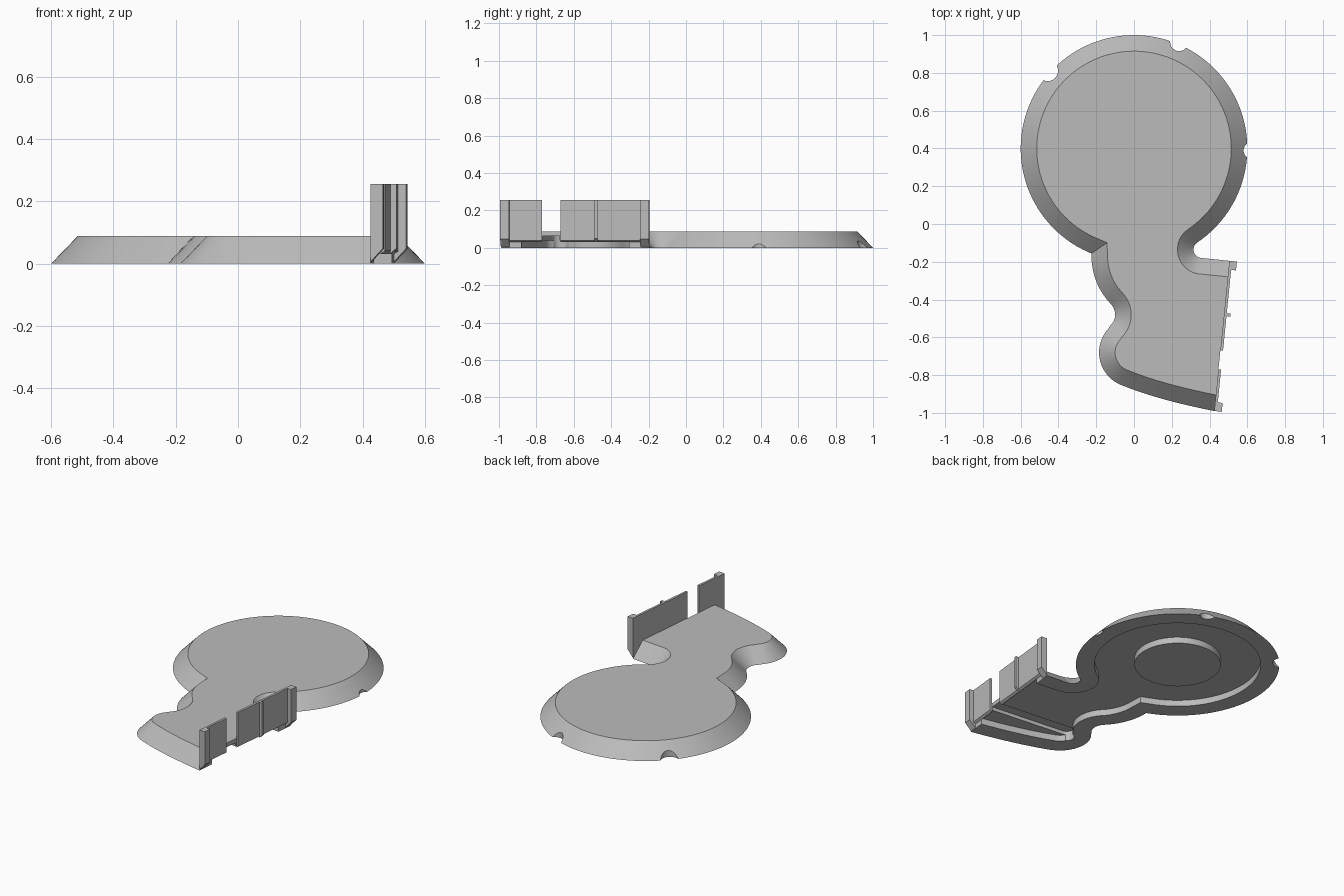
import bpy, bmesh, math
from mathutils import Vector

if "Cube" in bpy.data.objects:
    bpy.data.objects.remove(bpy.data.objects["Cube"])

grey = bpy.data.materials.new("plain grey")
grey.diffuse_color = (0.5, 0.5, 0.5, 1)
grey.use_nodes = True
grey.node_tree.nodes["Principled BSDF"].inputs["Base Color"].default_value = grey.diffuse_color

def finish(name, bm, smooth=True):
    bmesh.ops.recalc_face_normals(bm, faces=bm.faces)
    me = bpy.data.meshes.new(name)
    bm.to_mesh(me)
    bm.free()
    ob = bpy.data.objects.new(name, me)
    bpy.context.collection.objects.link(ob)
    me.materials.append(grey)
    if smooth:
        shade(ob)
    return ob

def shade(ob):
    bpy.ops.object.select_all(action='DESELECT')
    ob.select_set(True)
    bpy.context.view_layer.objects.active = ob
    bpy.ops.object.shade_smooth_by_angle(angle=math.radians(30))

def arc(cx, cy, r, a0, a1, n):
    angles = [math.radians(a0 + (a1 - a0) * i / n) for i in range(n + 1)]
    return [Vector((cx + r * math.cos(a), cy + r * math.sin(a))) for a in angles]

def prism(name, pts, z0, z1, smooth=True):
    bm = bmesh.new()
    lo = [bm.verts.new((p[0], p[1], z0)) for p in pts]
    hi = [bm.verts.new((p[0], p[1], z1)) for p in pts]
    bm.faces.new(lo)
    bm.faces.new(hi)
    for i in range(len(pts)):
        j = (i + 1) % len(pts)
        bm.faces.new((lo[i], lo[j], hi[j], hi[i]))
    return finish(name, bm, smooth)

# Outline of the base: disc, neck, dent, lobe, front edge, straight side, notch
A, B = Vector((0.425, -0.99)), Vector((0.505, -0.195))
p0, p1 = Vector((-0.07, -0.851)), Vector((0.12, -0.93))
raw = arc(0, 0.4, 0.6, -56.06, 247.9, 110)
raw += arc(0.14, -0.17, 0.365, 177.6, 224.1, 14)
raw += arc(-0.18, -0.48, 0.08, 44.1, -48, 10)
raw += arc(0, -0.68, 0.185, 132, 247.7, 20)
raw += [p0 * (1 - t) ** 2 + p1 * 2 * t * (1 - t) + A * t * t for t in [i / 10 for i in range(11)]]
raw += [B] + arc(0.36, -0.135, 0.045, 264.3, 123.94, 10)
outline = []
for p in raw:
    if not outline or (p - outline[-1]).length > 0.006:
        outline.append(p)
if (outline[0] - outline[-1]).length < 0.006:
    outline.pop()
N = len(outline)
side = min(range(N), key=lambda i: (outline[i] - A).length)  # edge side -> side+1 is straight
outline[side] = A

def inset(d):
    """Mitred inset of the outline; the straight side stays in place."""
    out = []
    for i in range(N):
        e1 = (outline[i] - outline[i - 1]).normalized()
        e2 = (outline[(i + 1) % N] - outline[i]).normalized()
        n1, n2 = Vector((-e1.y, e1.x)), Vector((-e2.y, e2.x))
        d1 = 0 if (i - 1) % N == side else d
        d2 = 0 if i == side else d
        det = n1.x * n2.y - n1.y * n2.x
        if abs(det) < 1e-5:
            off = n1 * d1
        else:
            off = Vector(((d1 * n2.y - d2 * n1.y) / det, (n1.x * d2 - n2.x * d1) / det))
        out.append(outline[i] + off)
    return out

# Base shell: sloped rim, flat top, hollow underside open on the straight side
bm = bmesh.new()
def ring(pts, z):
    return [bm.verts.new((p.x, p.y, z)) for p in pts]
top = ring(inset(0.085), 0.088)
bot = ring(outline, 0)
rim = ring(inset(0.11), 0)
roof = ring(inset(0.11), 0.04)
bm.faces.new(top)
bm.faces.new(roof)
for i in range(N):
    j = (i + 1) % N
    if i == side:
        bm.faces.new((bot[i], rim[i], roof[i], roof[j], rim[j], bot[j], top[j], top[i]))
        continue
    for a, b in ((top, bot), (bot, rim), (rim, roof)):
        bm.faces.new((a[i], a[j], b[j], b[i]))
base = finish("base", bm, False)

# Frame of the straight side
along = (B - A).normalized()
out = Vector((along.y, -along.x))
def at(s, t):
    return A + along * s + out * t

# Cutters: rim scallops and the channel under the lobe
cutters = []
for ang, r, rad in ((-1, 0.625, 0.045), (67, 0.612, 0.048), (138, 0.615, 0.055)):
    c = arc(0, 0.4, r, ang, ang, 1)[0]
    cutters.append(prism("scallop_cutter", arc(c.x, c.y, rad, 0, 345, 23), -0.1, 0.2, False))
w, m = 0.045, 0.27
end = [at(m, -0.5) + along * w * math.cos(a) - out * w * math.sin(a)
       for a in [math.pi * (1 - i / 12) for i in range(13)]]
cutters.append(prism("channel_cutter", [at(m + w, 0.05), at(m - w, 0.05)] + end, -0.05, 0.062, False))
for c in cutters:
    mod = base.modifiers.new("cut", 'BOOLEAN')
    mod.operation, mod.solver, mod.object = 'DIFFERENCE', 'EXACT', c
    bpy.context.view_layer.objects.active = base
    bpy.ops.object.modifier_apply(modifier=mod.name)
    bpy.data.objects.remove(c)
shade(base)

# Round boss under the disc
prism("underside_boss", arc(0, 0.4, 0.255, 0, 354.375, 63), 0.0, 0.045)

# Upright plates and ribs: a (offset, height) profile extruded along the side
def upright(name, s0, s1, profile):
    bm = bmesh.new()
    ends = [[bm.verts.new((*at(s, t), z)) for t, z in profile] for s in (s0, s1)]
    for e in ends:
        bm.faces.new(e)
    for i in range(len(profile)):
        j = (i + 1) % len(profile)
        bm.faces.new((ends[0][i], ends[0][j], ends[1][j], ends[1][i]))
    finish(name, bm, False)

H = 0.255
plate = [(0, 0.03), (0.014, 0.04), (0.014, H), (0, H)]
post = [(0, 0.005), (0.04, 0.048), (0.04, H), (0, H)]
rib = [(0.012, 0.03), (0.034, 0.05), (0.034, H), (0.012, H)]
upright("front_plate", 0.0, 0.222, plate)
upright("back_plate", 0.322, 0.799, plate)
upright("front_post", 0.0, 0.047, post)
upright("back_post", 0.752, 0.799, post)
upright("middle_rib", 0.506, 0.522, rib)
